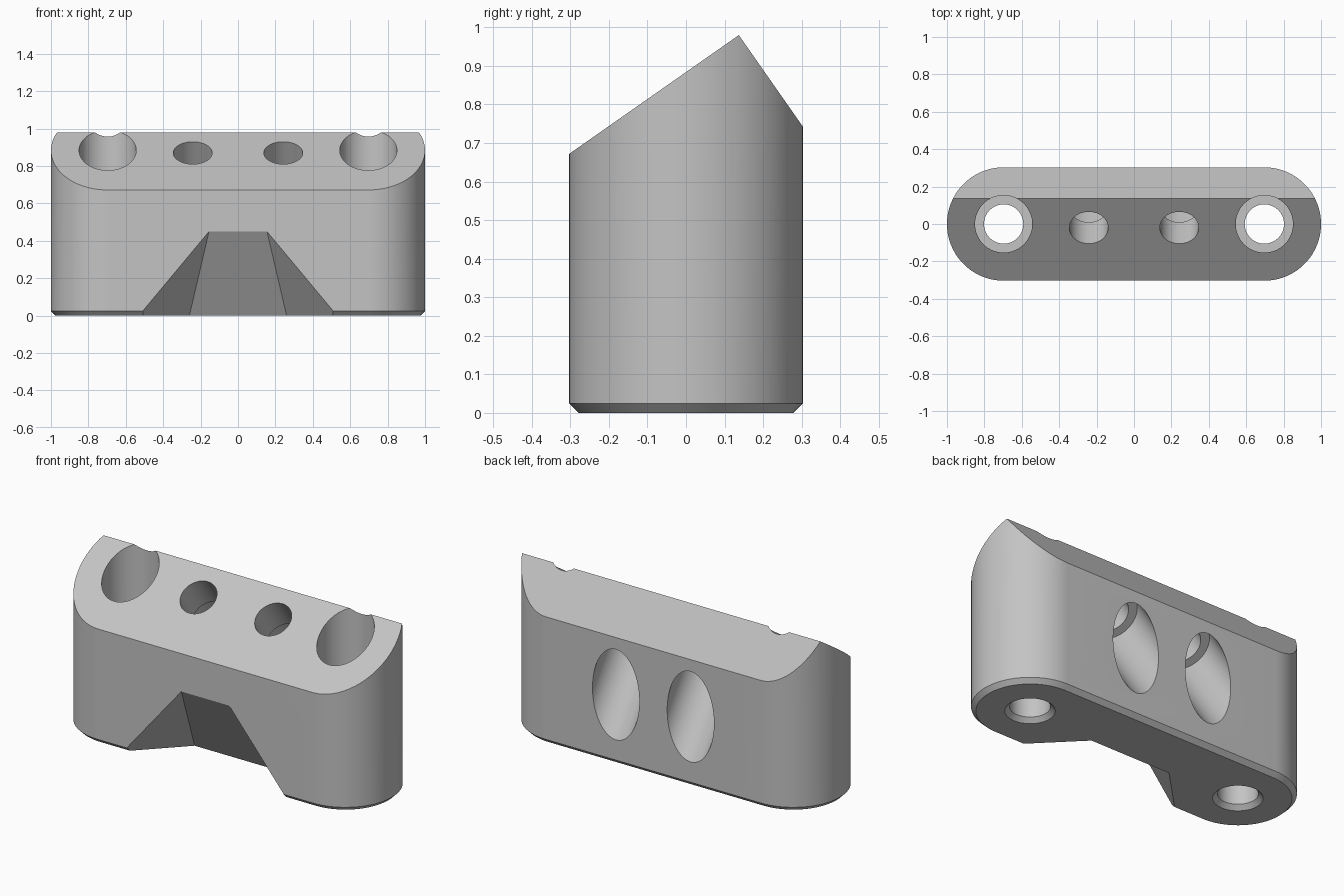
import bpy
import bmesh
import math
from mathutils import Vector, Matrix

if "Cube" in bpy.data.objects:
    bpy.data.objects.remove(bpy.data.objects["Cube"], do_unlink=True)

grey = bpy.data.materials.new("plain grey")
grey.use_nodes = True
grey.diffuse_color = (0.55, 0.55, 0.55, 1)
grey.node_tree.nodes["Principled BSDF"].inputs["Base Color"].default_value = (0.55, 0.55, 0.55, 1)

R, HALF = 0.303, 0.697          # end radius and distance of the end centres
SLOPE = math.radians(35)
RIDGE = Vector((0, 0.137, 0.98))
FRONT_NORMAL = Vector((0, -math.sin(SLOPE), math.cos(SLOPE)))
BACK_NORMAL = Vector((0, math.cos(SLOPE), math.sin(SLOPE)))


def make_object(name, bm):
    bmesh.ops.recalc_face_normals(bm, faces=bm.faces)
    mesh = bpy.data.meshes.new(name)
    bm.to_mesh(mesh)
    bm.free()
    mesh.materials.append(grey)
    obj = bpy.data.objects.new(name, mesh)
    bpy.context.collection.objects.link(obj)
    return obj


def rounded_bar_loop(bm, radius, z, steps=40):
    verts = []
    for side in (1, -1):
        for i in range(steps + 1):
            a = math.pi * i / steps - side * math.pi / 2
            verts.append(bm.verts.new((side * HALF + radius * math.cos(a), radius * math.sin(a), z)))
    return verts


def cylinder(bm, start, direction, length, r1, r2=None):
    """Cylinder or cone running from start along direction."""
    turn = direction.to_track_quat('Z', 'Y').to_matrix().to_4x4()
    place = Matrix.Translation(start + direction * length / 2) @ turn
    bmesh.ops.create_cone(bm, cap_ends=True, segments=64, radius1=r1,
                          radius2=r1 if r2 is None else r2, depth=length, matrix=place)


def cut(target, name, bm):
    cutter = make_object(name, bm)
    cutter.hide_render = True
    mod = target.modifiers.new(name, 'BOOLEAN')
    mod.operation = 'DIFFERENCE'
    mod.solver = 'EXACT'
    mod.object = cutter
    bpy.context.view_layer.objects.active = target
    bpy.ops.object.modifier_apply(modifier=name)
    bpy.data.objects.remove(cutter, do_unlink=True)


# Body: rounded bar with a chamfered foot and two sloping top faces
bm = bmesh.new()
loops = [rounded_bar_loop(bm, r, z) for r, z in ((R - 0.025, 0), (R, 0.025), (R, 1.3))]
for low, high in zip(loops, loops[1:]):
    for i in range(len(low)):
        j = (i + 1) % len(low)
        bm.faces.new((low[i], low[j], high[j], high[i]))
bm.faces.new(loops[0])
bm.faces.new(loops[-1])
for normal in (FRONT_NORMAL, BACK_NORMAL):
    bmesh.ops.bisect_plane(bm, geom=bm.verts[:] + bm.edges[:] + bm.faces[:],
                           plane_co=RIDGE, plane_no=normal, clear_outer=True)
    bmesh.ops.holes_fill(bm, edges=[e for e in bm.edges if e.is_boundary])
body = make_object("clamp_body", bm)

# Screw holes: upright with a deep head recess and a chamfered mouth below,
# slanted with the head recess opening at the back
up = Vector((0, 0, 1))
for side in (-1, 1):
    base = Vector((side * HALF, 0, 0))
    slant_top = Vector((side * 0.242, -0.02, 0.87))
    for name, start, direction, length, r1, r2 in (
            ("upright_bore", base - up * 0.1, up, 0.6, 0.105, None),
            ("upright_recess", base + up * 0.3, up, 1.0, 0.153, None),
            ("upright_mouth", base - up * 0.025, up, 0.05, 0.155, 0.105),
            ("slanted_bore", slant_top + FRONT_NORMAL * 0.2, -FRONT_NORMAL, 0.6, 0.104, None),
            ("slanted_recess", slant_top - FRONT_NORMAL * 0.2, -FRONT_NORMAL, 0.8, 0.152, None)):
        bm = bmesh.new()
        cylinder(bm, start, direction, length, r1, r2)
        cut(body, name, bm)

# Tapered notch in the front of the foot
bm = bmesh.new()
for side in (-1, 1):
    for y in (-R, -0.5):
        bm.verts.new((side * 0.155, y, 0.45))
        bm.verts.new((side * 0.605, y, -0.09))
    bm.verts.new((side * 0.281, 0.025, -0.09))
bmesh.ops.convex_hull(bm, input=bm.verts[:])
cut(body, "front_notch", bm)

# Smooth round walls, sharp edges
bpy.ops.object.select_all(action='DESELECT')
body.select_set(True)
bpy.context.view_layer.objects.active = body
bpy.ops.object.shade_smooth_by_angle(angle=math.radians(25))
